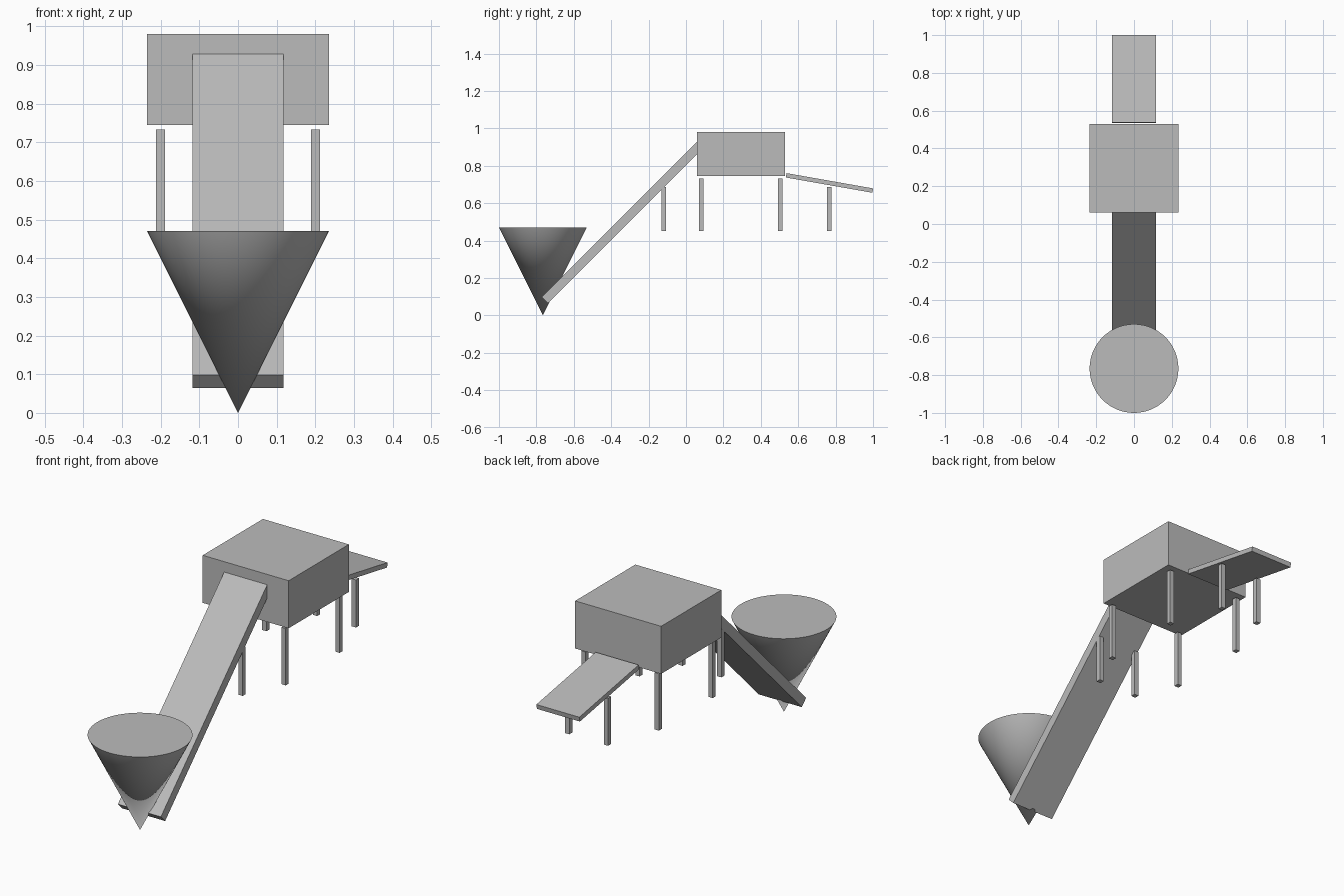
import bpy
from math import radians

cube = bpy.data.objects.get("Cube")
if cube:
    bpy.data.objects.remove(cube, do_unlink=True)

grey = bpy.data.materials.new("plain grey")
grey.use_nodes = True
COLOUR = (0.5, 0.5, 0.5, 1)
grey.diffuse_color = COLOUR
grey.node_tree.nodes["Principled BSDF"].inputs["Base Color"].default_value = COLOUR


def box(name, centre, size, tilt=0):
    """Box of the given full size, tilted in degrees about x."""
    bpy.ops.mesh.primitive_cube_add(size=1, location=centre)
    obj = bpy.context.object
    obj.name = name
    obj.scale = size
    bpy.ops.object.transform_apply(location=False, rotation=False, scale=True)
    obj.rotation_euler.x = radians(tilt)
    obj.data.materials.append(grey)
    return obj


def leg_pair(name, x, y, bottom, top):
    """Matching square legs on the left and right."""
    for side, sign in (("left", 1), ("right", -1)):
        box(f"{name}_{side}", (sign * x, y, (bottom + top) / 2),
            (LEG, LEG, top - bottom))


U = 0.235          # half the housing width
LEG = U / 10
FOOT = 0.452       # underside of every leg

# Feed hopper: inverted cone with a flat lid
bpy.ops.mesh.primitive_cone_add(vertices=64, radius1=0, radius2=U, depth=2 * U,
                                location=(0, U - 1, U))
hopper = bpy.context.object
hopper.name = "hopper"
hopper.data.materials.append(grey)
bpy.ops.object.shade_smooth_by_angle(angle=radians(30))

# Housing and the two sloping belts
box("housing", (0, 0.295, 0.862), (2 * U, 2 * U, U))
box("feed_conveyor", (0, -0.338, 0.497), (U, 5 * U, U / 5), 45)
box("discharge_chute", (0, 0.767, 0.708), (U, 2 * U, U / 10), -10)

# Supports
leg_pair("housing_front_leg", 0.2, 0.082, FOOT, 0.733)
leg_pair("housing_back_leg", 0.2, 0.503, FOOT, 0.733)
leg_pair("conveyor_leg", 0.106, -0.12, FOOT, 0.687)
leg_pair("chute_leg", 0.106, 0.765, FOOT, 0.687)
